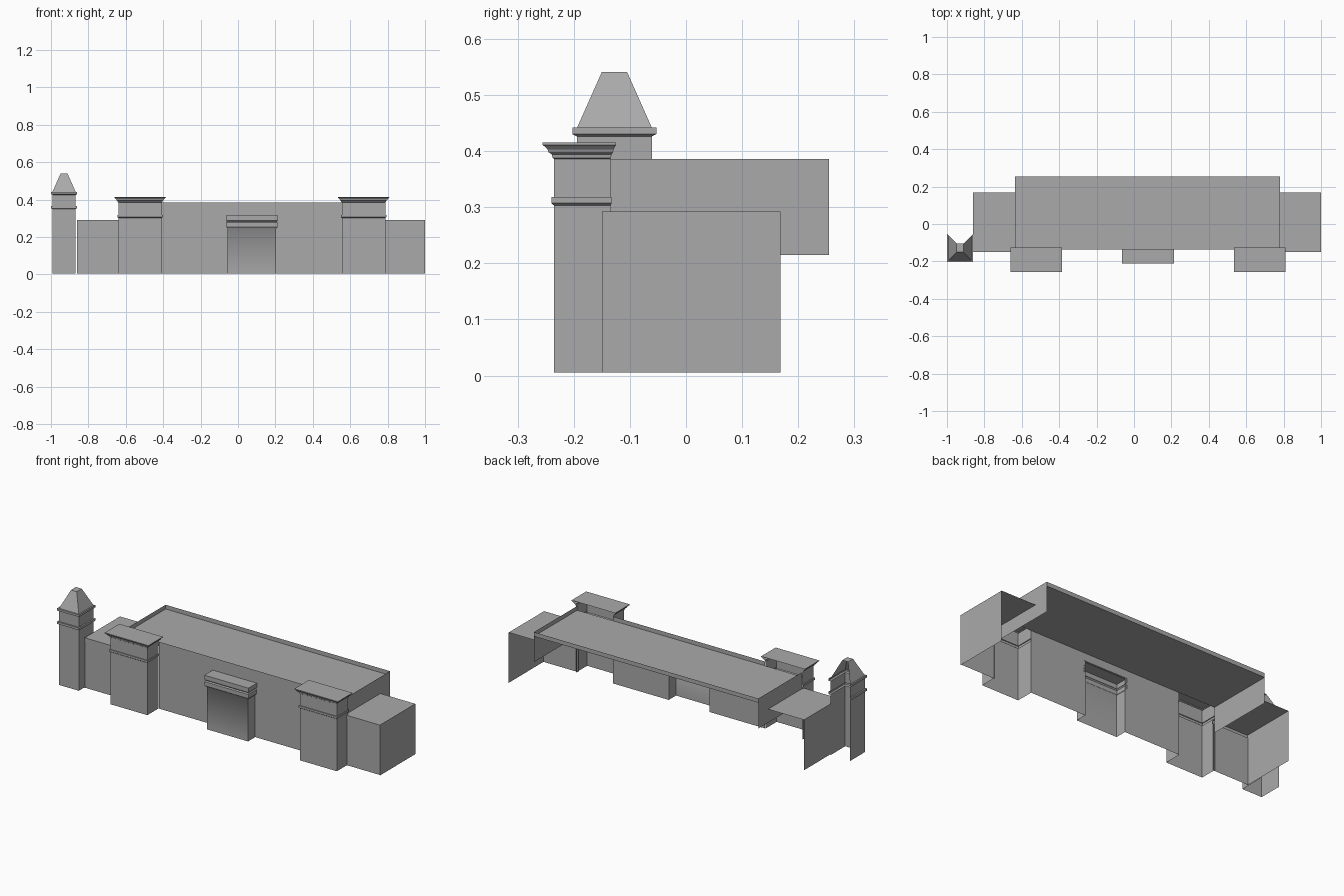
import bpy

cube = bpy.data.objects.get("Cube")
if cube:
    bpy.data.objects.remove(cube, do_unlink=True)

stone = bpy.data.materials.new("grey_stone")
GREY = (0.4, 0.4, 0.4, 1)
stone.diffuse_color = GREY
stone.use_nodes = True
stone.node_tree.nodes["Principled BSDF"].inputs["Base Color"].default_value = GREY


def make(name, verts, faces, smooth=()):
    mesh = bpy.data.meshes.new(name)
    mesh.from_pydata(verts, [], faces)
    mesh.materials.append(stone)
    for i in smooth:
        mesh.polygons[i].use_smooth = True
    obj = bpy.data.objects.new(name, mesh)
    bpy.context.collection.objects.link(obj)
    return obj


def bay(name, x0, x1, front, back, profile, back_part=0.5, smooth=()):
    """Three-sided shell, open at the back; profile is (height, overhang)."""
    verts, faces = [], []
    for z, o in profile:
        b = back + o * back_part
        verts += [(x0 - o, b, z), (x0 - o, front - o, z),
                  (x1 + o, front - o, z), (x1 + o, b, z)]
    for r in range(len(profile) - 1):
        for i in range(3):
            a = r * 4 + i
            faces.append((a, a + 1, a + 5, a + 4))
    n = len(verts)
    faces.append((n - 4, n - 3, n - 2, n - 1))
    return make(name, verts, faces, smooth)


def band(z0, z1, o):
    return [(z0, 0), (z0 + 0.004, o), (z1, o), (z1, 0)]


def wall_x(name, x0, x1, y, z0, z1):
    return make(name, [(x0, y, z0), (x1, y, z0), (x1, y, z1), (x0, y, z1)], [(0, 1, 2, 3)])


def wall_y(name, x, y0, y1, z0, z1, right):
    f = (0, 1, 2, 3) if right else (3, 2, 1, 0)
    return make(name, [(x, y0, z0), (x, y1, z0), (x, y1, z1), (x, y0, z1)], [f])


def deck(name, x0, x1, y0, y1, z):
    return make(name, [(x0, y0, z), (x1, y0, z), (x1, y1, z), (x0, y1, z)], [(0, 1, 2, 3)])


# Main hall: sheet walls, roof set below the parapet
L, R, F, B = -0.635, 0.78, -0.135, 0.255
ROOF, TOP, DOOR = 0.362, 0.386, 0.31
deck("main_roof", L, R, F, B, ROOF)
wall_y("main_side_right", L, F, B, 0.215, TOP, False)
wall_y("main_side_left", R, F, B, 0.215, TOP, True)
back_parapet = wall_x("back_parapet", L, R, B, ROOF, TOP)
back_parapet.data.flip_normals()
PX0, PX1 = -0.055, 0.203
wall_x("front_wall_right", -0.405, PX0, F, 0.005, TOP)
wall_x("front_wall_left", PX1, 0.555, F, 0.005, TOP)
wall_x("front_wall_over_door", PX0, PX1, F, DOOR, TOP)

# Corner pillars with string course and stepped cornice
pillar = [(0.005, 0)] + band(0.303, 0.318, 0.005) + [
    (0.386, 0), (0.388, 0.003), (0.394, 0.004), (0.398, 0.010),
    (0.403, 0.012), (0.409, 0.018), (0.411, 0.021), (0.415, 0.021)]
for side, x in (("right", -0.64), ("left", 0.555)):
    bay("pillar_" + side, x, x + 0.233, -0.235, F, pillar)

# Door porch with softly shaded front
porch = [(0.005, 0), (0.245, 0), (0.255, 0.009), (0.278, 0.009),
         (0.284, 0.004), (0.290, 0.010), (0.315, 0.010)]
bay("porch", PX0, PX1, -0.200, F, porch, 0.3, smooth=(1, 4))

# Low wings, open at the back and towards the hall
WF, WB, WT, LIP = -0.150, 0.168, 0.292, 0.275
for side, outer, inner in (("right", -0.862, L), ("left", 1.0, R)):
    x0, x1 = min(outer, inner), max(outer, inner)
    deck("wing_roof_" + side, x0, x1, WF, WB, WT)
    wall_y("wing_side_" + side, outer, WF, WB, 0.005, WT, side == "left")
    wall_x("wing_front_" + side, x0, x1, WF + 0.005, 0.005, LIP)
    wall_x("wing_lip_" + side, x0, x1, WF, LIP, WT)
    soffit = deck("wing_lip_soffit_" + side, x0, x1, WF, WF + 0.005, LIP)
    soffit.data.flip_normals()

# Tower with two bands and a cut-off pyramid cap
tower = [(0.005, 0)] + band(0.350, 0.367, 0.008) + band(0.426, 0.442, 0.008) + [(0.541, -0.044)]
bay("tower", -0.992, -0.868, -0.194, -0.061, tower, 1.0)
